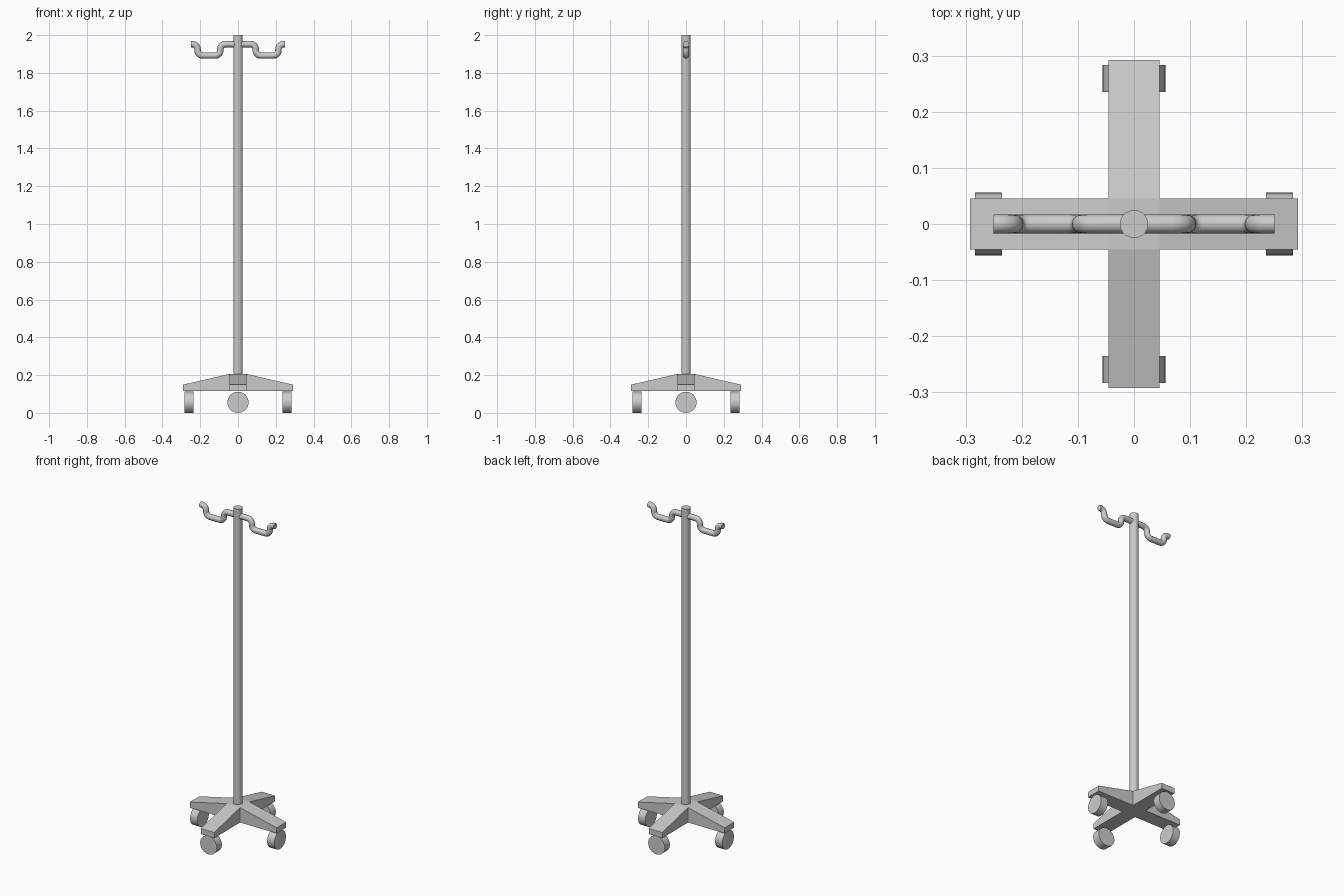
import bpy, bmesh, math
from mathutils import Vector, Matrix

cube = bpy.data.objects.get("Cube")
if cube:
    bpy.data.objects.remove(cube, do_unlink=True)

metal = bpy.data.materials.new("grey_metal")
metal.use_nodes = True
GREY = (0.6, 0.6, 0.6, 1)
metal.diffuse_color = GREY
metal.node_tree.nodes["Principled BSDF"].inputs["Base Color"].default_value = GREY


def add_object(name, bm):
    bmesh.ops.recalc_face_normals(bm, faces=bm.faces)
    mesh = bpy.data.meshes.new(name)
    bm.to_mesh(mesh)
    bm.free()
    mesh.materials.append(metal)
    obj = bpy.data.objects.new(name, mesh)
    bpy.context.collection.objects.link(obj)
    return obj


def smooth(obj):
    bpy.ops.object.select_all(action='DESELECT')
    obj.select_set(True)
    bpy.context.view_layer.objects.active = obj
    bpy.ops.object.shade_smooth_by_angle(angle=math.radians(40))


def cylinder(name, radius, depth, matrix):
    bm = bmesh.new()
    bmesh.ops.create_cone(bm, cap_ends=True, segments=32, radius1=radius,
                          radius2=radius, depth=depth, matrix=matrix)
    obj = add_object(name, bm)
    smooth(obj)
    return obj


# Cross-shaped base: flat hub with four arms sloping down to blunt tips
HALF, REACH = 0.0455, 0.292
BOTTOM, TIP, HUB = 0.115, 0.149, 0.206
bm = bmesh.new()
low, high = [], []
for k in range(4):
    turn = Matrix.Rotation(k * math.pi / 2, 3, 'Z')
    for x, y, z in ((HALF, -HALF, HUB), (REACH, -HALF, TIP), (REACH, HALF, TIP)):
        low.append(bm.verts.new(turn @ Vector((x, y, BOTTOM))))
        high.append(bm.verts.new(turn @ Vector((x, y, z))))
count = len(low)
for i in range(count):
    j = (i + 1) % count
    bm.faces.new((low[i], low[j], high[j], high[i]))
for ring, flip in ((low, True), (high, False)):
    for i in range(0, count, 3):
        bm.faces.new((ring[i], ring[i + 1], ring[i + 2], ring[(i + 3) % count]))
    bm.faces.new(ring[0::3])
add_object("cross_base", bm)

# Wheels, one under each arm tip, axles pointing outward
WHEEL_R = 0.056
for k, side in enumerate(("left", "back", "right", "front")):
    place = (Matrix.Rotation(k * math.pi / 2, 4, 'Z')
             @ Matrix.Translation((0.259, 0, WHEEL_R))
             @ Matrix.Rotation(math.pi / 2, 4, 'Y'))
    cylinder(side + "_wheel", WHEEL_R, 0.048, place)

# Upright pole
POLE_BASE = 0.2
cylinder("pole", 0.025, 2 - POLE_BASE, Matrix.Translation((0, 0, 1 + POLE_BASE / 2)))

# Bent hanger bar: one side's path, mirrored through the pole
UPPER, LOWER = 1.952, 1.892
side_path = [(0.094, UPPER), (0.094, LOWER), (0.214, LOWER), (0.214, UPPER), (0.25, UPPER)]
corners = [Vector((-x, 0, z)) for x, z in reversed(side_path)]
corners += [Vector((x, 0, z)) for x, z in side_path]


def rounded(points, radius, steps=6):
    path = [points[0]]
    for before, p, after in zip(points, points[1:], points[2:]):
        u, v = (before - p).normalized(), (after - p).normalized()
        centre = p + radius * (u + v)
        for s in range(steps + 1):
            t = s / steps * math.pi / 2
            path.append(centre - radius * (v * math.cos(t) + u * math.sin(t)))
    return path + [points[-1]]


path = rounded(corners, 0.027)
curve = bpy.data.curves.new("hanger_bar", 'CURVE')
curve.dimensions = '3D'
curve.bevel_depth = 0.017
curve.bevel_resolution = 4
curve.use_fill_caps = True
spline = curve.splines.new('POLY')
spline.points.add(len(path) - 1)
for point, co in zip(spline.points, path):
    point.co = (*co, 1)
bar = bpy.data.objects.new("hanger_bar", curve)
bpy.context.collection.objects.link(bar)
curve.materials.append(metal)
bpy.ops.object.select_all(action='DESELECT')
bar.select_set(True)
bpy.context.view_layer.objects.active = bar
bpy.ops.object.convert(target='MESH')
smooth(bpy.context.view_layer.objects.active)
